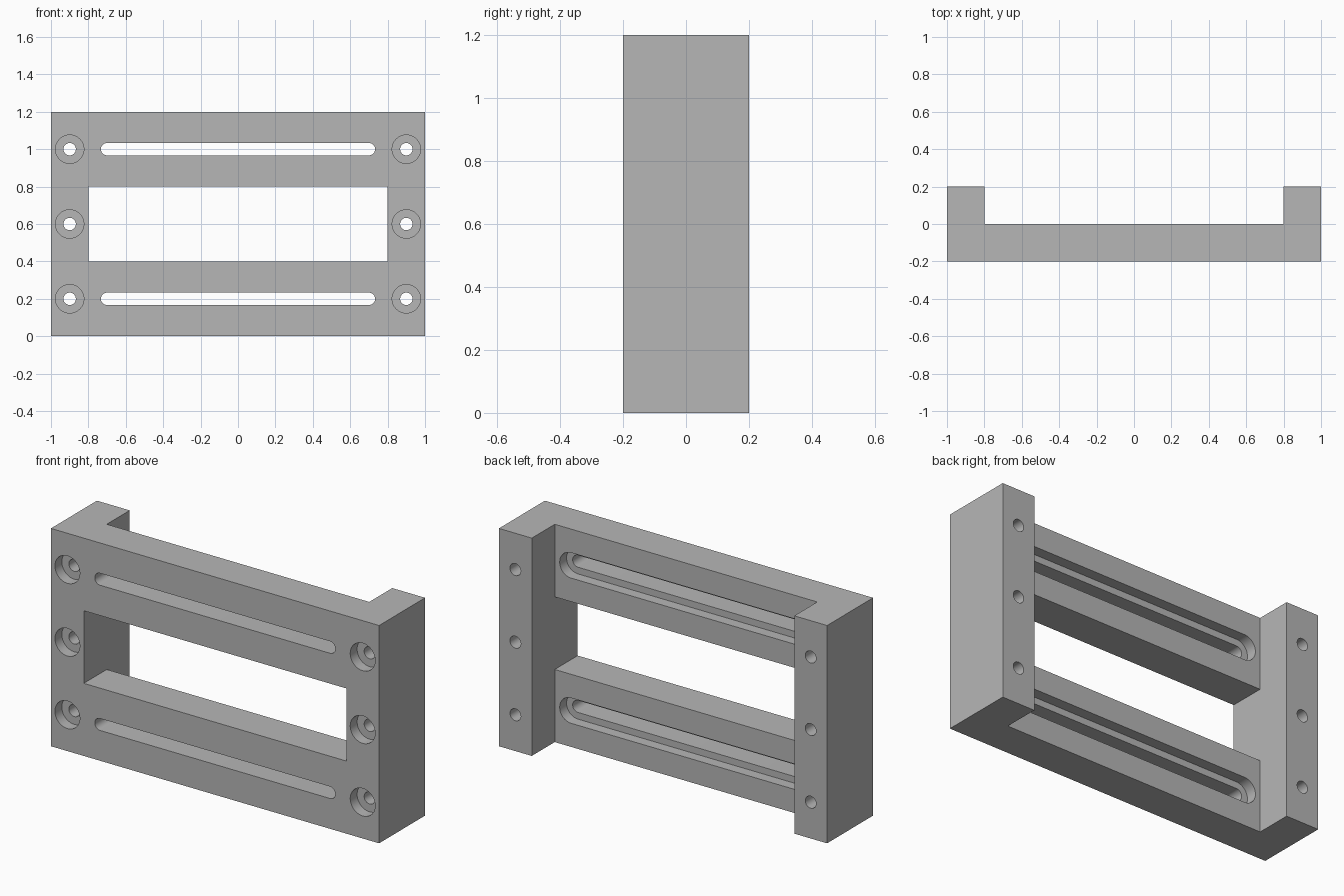
import bpy, bmesh, math
from mathutils import Vector

cube = bpy.data.objects.get("Cube")
if cube:
    bpy.data.objects.remove(cube)

XS = (-1.0, -0.8, 0.8, 1.0)
ZS = (0.0, 0.4, 0.8, 1.2)
FRONT, MID, BACK = -0.2, 0.0, 0.2
RECESS = 0.06        # depth of counterbores and slot recesses
HOLE_R = 0.033
SEGMENTS = 48

grey = bpy.data.materials.new("plain grey")
grey.use_nodes = True
colour = (0.47, 0.47, 0.47, 1)
grey.diffuse_color = colour
grey.node_tree.nodes["Principled BSDF"].inputs["Base Color"].default_value = colour


def make_object(name, bm):
    bmesh.ops.recalc_face_normals(bm, faces=bm.faces[:])
    mesh = bpy.data.meshes.new(name)
    bm.to_mesh(mesh)
    bm.free()
    mesh.materials.append(grey)
    obj = bpy.data.objects.new(name, mesh)
    bpy.context.collection.objects.link(obj)
    return obj


def extrude(bm, faces, depth):
    """Extrude faces towards the back and return the new end faces."""
    geom = bmesh.ops.extrude_face_region(bm, geom=faces)["geom"]
    verts = [g for g in geom if isinstance(g, bmesh.types.BMVert)]
    bmesh.ops.translate(bm, verts=verts, vec=Vector((0, depth, 0)))
    return [g for g in geom if isinstance(g, bmesh.types.BMFace)]


def add_slot(bm, x, z, half, radius, y0, y1):
    """Round-ended prism along y; half = 0 makes a plain cylinder."""
    ring = []
    for i in range(SEGMENTS):
        a = (i + 0.5) * math.tau / SEGMENTS
        end = math.copysign(half, math.cos(a))
        ring.append(bm.verts.new((x + end + radius * math.cos(a), y0,
                                  z + radius * math.sin(a))))
    extrude(bm, [bm.faces.new(ring)], y1 - y0)


# Frame with a central window
bm = bmesh.new()
grid = [[bm.verts.new((x, FRONT, z)) for z in ZS] for x in XS]
panels = []
for i in range(3):
    for j in range(3):
        if (i, j) != (1, 1):
            panels.append(bm.faces.new((grid[i][j], grid[i + 1][j],
                                        grid[i + 1][j + 1], grid[i][j + 1])))
back_faces = extrude(bm, panels, MID - FRONT)

# Side legs standing out at the back
legs = [f for f in back_faces if abs(f.calc_center_median().x) > XS[2]]
extrude(bm, legs, BACK - MID)
frame = make_object("bracket_frame", bm)

# Through cuts and wider recesses for screw holes and rail slots
through, recess = bmesh.new(), bmesh.new()
for z in (0.2, 0.6, 1.0):
    for x in (-0.9, 0.9):
        add_slot(through, x, z, 0, HOLE_R, -0.4, 0.4)
        add_slot(recess, x, z, 0, 0.076, -0.4, FRONT + RECESS)
for z in (0.2, 1.0):
    add_slot(through, 0, z, 0.7, HOLE_R, -0.4, 0.4)
    add_slot(recess, 0, z, 0.7, 0.07, MID - RECESS, 0.4)

bpy.context.view_layer.objects.active = frame
frame.select_set(True)
for name, cutter_bm in (("recess_cutter", recess), ("through_cutter", through)):
    cutter = make_object(name, cutter_bm)
    cutter.hide_render = True
    mod = frame.modifiers.new(name, "BOOLEAN")
    mod.operation = "DIFFERENCE"
    mod.solver = "EXACT"
    mod.object = cutter
    bpy.ops.object.modifier_apply(modifier=mod.name)
    bpy.data.objects.remove(cutter)

# Smooth round walls, crisp edges
bpy.ops.object.select_all(action="DESELECT")
frame.select_set(True)
bpy.ops.object.shade_smooth_by_angle(angle=math.radians(30))
